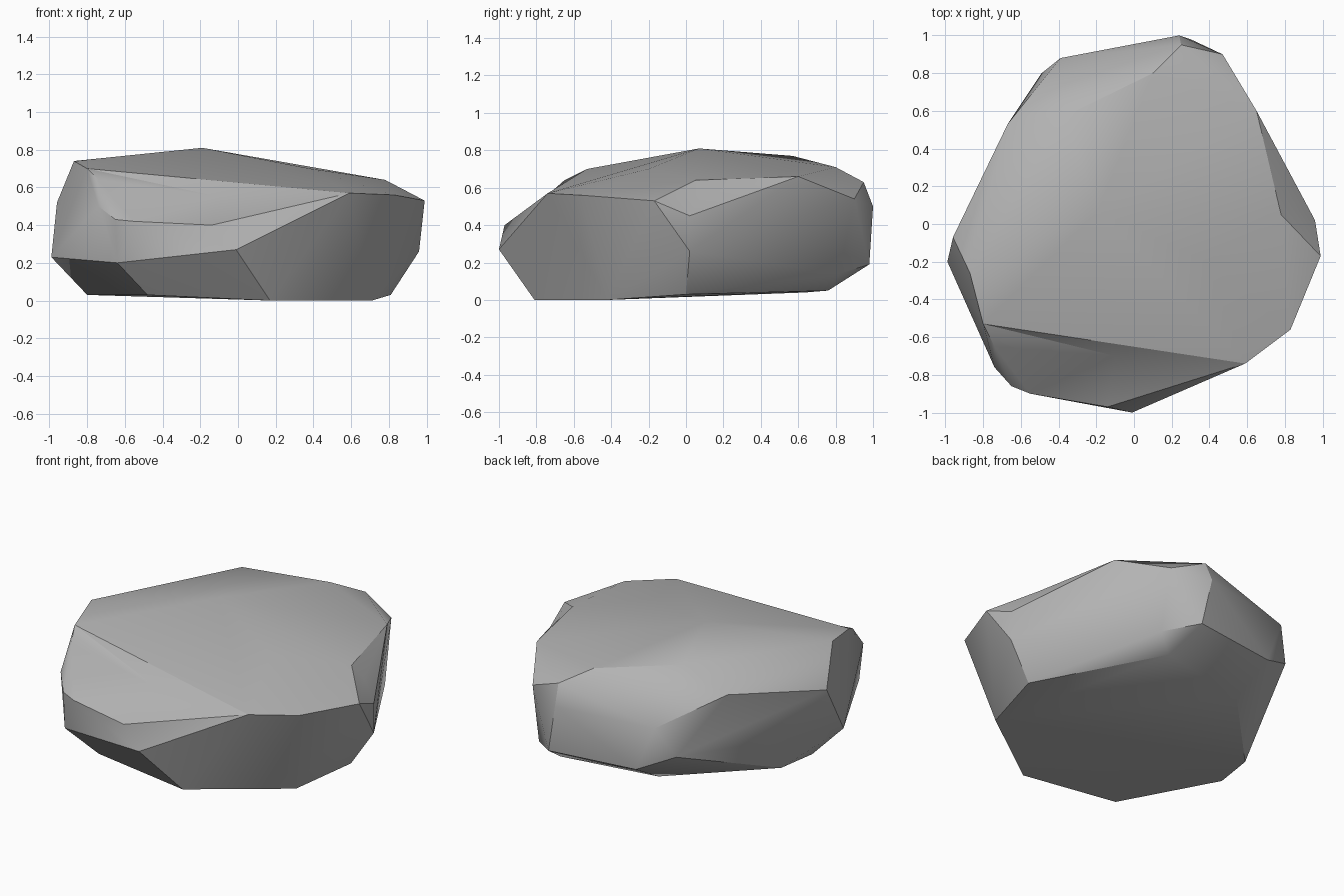
import bpy
import bmesh
import math
from mathutils import Vector

# Remove only the default object
default_object = bpy.data.objects.get("Cube")
if default_object:
    bpy.data.objects.remove(default_object, do_unlink=True)


def make_material(name, colour):
    """One flat colour, visible both in the viewport and in a render."""
    material = bpy.data.materials.new(name)
    material.use_nodes = True
    material.diffuse_color = colour
    shader = material.node_tree.nodes["Principled BSDF"]
    shader.inputs["Base Color"].default_value = colour
    shader.inputs["Roughness"].default_value = 0.9
    return material


def hollow(bm, corners, centre):
    """Replace the skin spanning some corners by a fan to a sunken point."""
    points = [Vector(corner) for corner in corners]

    def is_listed(vert):
        return any((vert.co - point).length < .001 for point in points)

    patch = [f for f in bm.faces if all(is_listed(v) for v in f.verts)]
    rim = [e for f in patch for e in f.edges
           if sum(other in patch for other in e.link_faces) == 1]
    bmesh.ops.delete(bm, geom=patch, context="FACES_KEEP_BOUNDARY")
    sunken = bm.verts.new(centre)
    for edge in rim:
        bm.faces.new((edge.verts[0], edge.verts[1], sunken))


def make_boulder(name, corner_groups, hollows, material):
    """Wrap a tight skin around the corners, then sink the hollows."""
    mesh = bpy.data.meshes.new(name)
    bm = bmesh.new()
    for group in corner_groups:
        for corner in group:
            bm.verts.new(Vector(corner))
    result = bmesh.ops.convex_hull(bm, input=bm.verts[:])
    unused = {v for v in result["geom_interior"] + result["geom_unused"]
              if isinstance(v, bmesh.types.BMVert)}
    bmesh.ops.delete(bm, geom=list(unused), context="VERTS")
    for corners, centre in hollows:
        hollow(bm, corners, centre)
    bmesh.ops.delete(bm, geom=[e for e in bm.edges if not e.link_faces],
                     context="EDGES")
    bmesh.ops.recalc_face_normals(bm, faces=bm.faces[:])
    bm.to_mesh(mesh)
    bm.free()
    mesh.materials.append(material)
    rock = bpy.data.objects.new(name, mesh)
    bpy.context.collection.objects.link(rock)
    return rock


# Underside: the resting face and its slightly raised rim
underside = [
    (.17, -.81, 0), (.71, -.42, 0), (.81, 0, .03), (-.48, -.74, .03),
    (-.8, -.15, .03), (-.76, .11, .03), (-.25, .64, .04), (.37, .76, .05),
]

# Lower flank: where the undercut meets the sides
lower_flank = [
    (-.01, -1, .27), (-.64, -.86, .2), (-.99, -.2, .23), (-.49, .8, .29),
    (-.27, .9, .19), (.3, .98, .19), (.48, .82, .14), (.96, .02, .26),
]

# Upper flank: the shoulder round the left and back
upper_flank = [
    (-.65, -.86, .43), (-.74, -.76, .5), (-.96, -.07, .52), (-.39, .88, .48),
    (.24, 1, .5), (.47, .9, .54), (.83, -.56, .56),
]

# Front brow and right shoulder: rims around the two shallow hollows
front_brow = [
    (-.14, -.97, .4), (-.55, -.9, .42), (-.74, -.65, .64), (-.8, -.53, .7),
    (.59, -.74, .57),
]
right_shoulder = [
    (.99, -.17, .53), (.96, .02, .45), (.65, .6, .66), (.78, .05, .64),
]

# Crown: the broad tilted top
crown = [
    (-.19, .07, .81), (-.87, -.26, .74), (-.67, .53, .64), (-.37, .57, .77),
    (.1, .8, .71), (.25, .95, .63), (.38, -.2, .7),
]

stone_grey = make_material("stone grey", (.45, .45, .45, 1))
boulder = make_boulder(
    "boulder",
    (underside, lower_flank, upper_flank, front_brow, right_shoulder, crown),
    ((front_brow, (-.1, -.7, .55)), (right_shoulder, (.85, .08, .56))),
    stone_grey)

# Soft shading across the gentle facets, crisp along the strong ridges
bpy.ops.object.select_all(action="DESELECT")
boulder.select_set(True)
bpy.context.view_layer.objects.active = boulder
bpy.ops.object.shade_smooth_by_angle(angle=math.radians(30))
